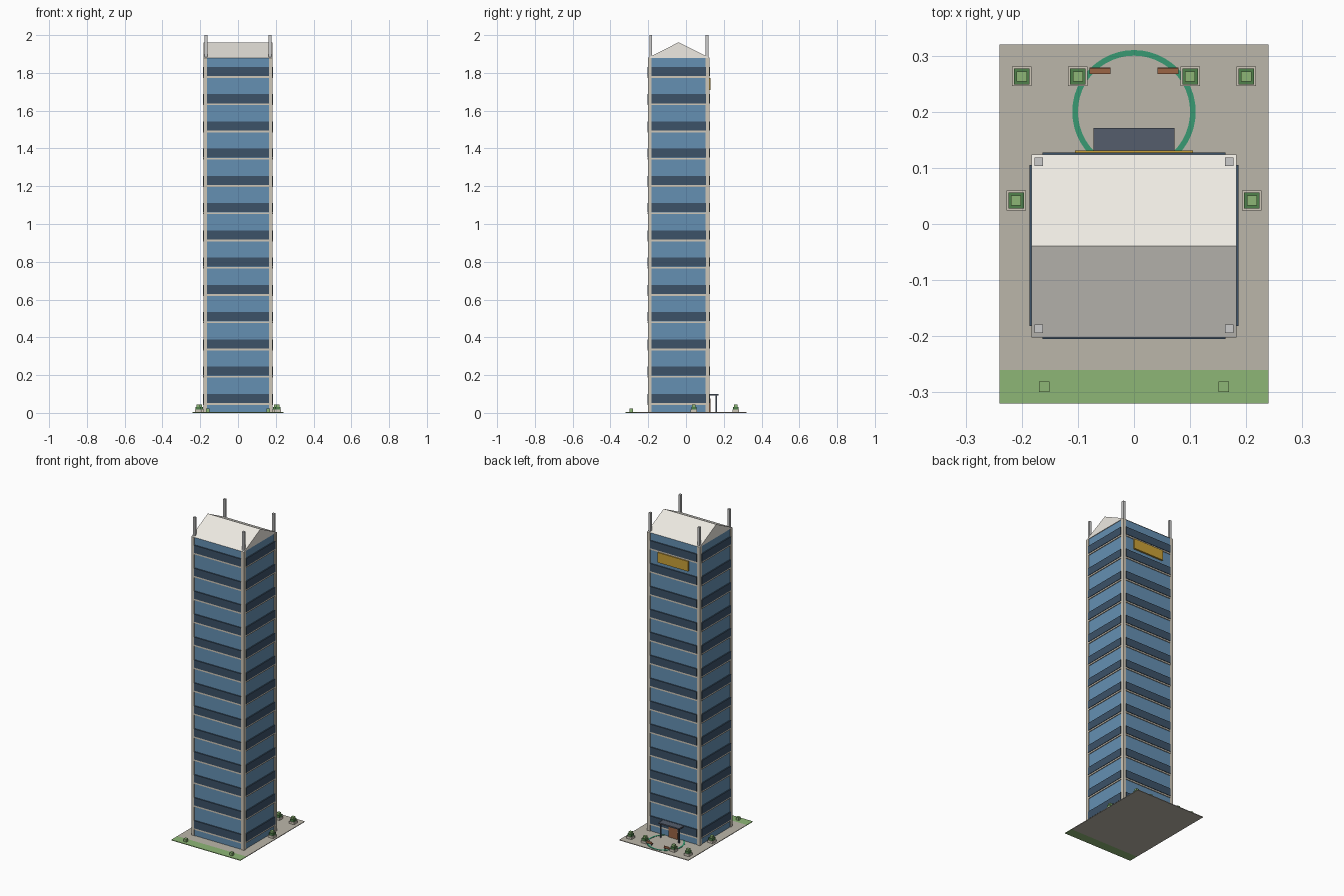
import bpy, bmesh, math

if "Cube" in bpy.data.objects:
    bpy.data.objects.remove(bpy.data.objects["Cube"])

def mat(name, r, g, b):
    m = bpy.data.materials.new(name)
    m.diffuse_color = (r, g, b, 1)
    m.use_nodes = True
    m.node_tree.nodes["Principled BSDF"].inputs["Base Color"].default_value = m.diffuse_color
    return m

GLASS = mat("blue_glass", 0.13, 0.28, 0.45)
DARK = mat("dark_band", 0.045, 0.085, 0.14)
STONE = mat("pale_stone", 0.62, 0.57, 0.48)
ROOF = mat("roof_cream", 0.85, 0.82, 0.76)
PAVE = mat("paving", 0.50, 0.47, 0.40)
GRASS = mat("grass", 0.27, 0.47, 0.18)
HEDGE = mat("hedge", 0.08, 0.22, 0.07)
GREEN = mat("ring_green", 0.04, 0.32, 0.17)
SLATE = mat("slate", 0.09, 0.11, 0.15)
WOOD = mat("wood", 0.33, 0.13, 0.06)
GOLD = mat("gold", 0.60, 0.36, 0.04)

def finish(name, bm, m):
    bmesh.ops.recalc_face_normals(bm, faces=bm.faces)
    me = bpy.data.meshes.new(name)
    bm.to_mesh(me)
    bm.free()
    ob = bpy.data.objects.new(name, me)
    bpy.context.collection.objects.link(ob)
    if m:
        me.materials.append(m)
    return ob

def box(name, x0, x1, y0, y1, z0, z1, m=None):
    bm = bmesh.new()
    bmesh.ops.create_cube(bm, size=1)
    for v in bm.verts:
        v.co = (x1 if v.co.x > 0 else x0, y1 if v.co.y > 0 else y0, z1 if v.co.z > 0 else z0)
    return finish(name, bm, m)

def block(name, x, y, w, z0, z1, m=None):
    return box(name, x - w / 2, x + w / 2, y - w / 2, y + w / 2, z0, z1, m)

X, Y0, Y1, TOP, G = 0.183, -0.202, 0.124, 1.88, 0.004   # tower outline, ground top

# Plot
box("paved_plot", -0.24, 0.24, -0.26, 0.32, 0, G, PAVE)
box("grass_strip", -0.24, 0.24, -0.32, -0.26, 0, G, GRASS)

# Tower core, corner columns and the masts above them
box("glass_core", -X + .004, X - .004, Y0 + .004, Y1 - .004, G, TOP, GLASS)
for s in (-1, 1):
    for y, my in ((Y0 + .01, -0.187), (Y1 - .01, 0.111)):
        block("corner_column", s * (X - .01), y, 0.02, G, TOP, STONE)
        block("corner_mast", s * 0.17, my, 0.015, TOP, 2.0)

# Storey bands: dark window strip over a thin stone ledge on all four sides
for i in range(13):
    z = 0.1442 * i
    for name, a, b, d, m in (("window_band", .053, .101, .003, DARK),
                             ("floor_ledge", .043, .052, .001, STONE)):
        box(name + "_front", -.163, .163, Y0 - d, Y0 + .006, z + a, z + b, m)
        box(name + "_back", -.163, .163, Y1 - .006, Y1 + d, z + a, z + b, m)
        for s in (-1, 1):
            xs = sorted((s * (X - .006), s * (X + d)))
            box(name + "_side", *xs, -.182, .105, z + a, z + b, m)

# Gable roof, ridge along x
bm = bmesh.new()
f = bm.faces.new([bm.verts.new((-X, y, z)) for y, z in ((Y0, TOP), (Y1, TOP), (-.039, 1.962))])
ext = bmesh.ops.extrude_face_region(bm, geom=[f])
bmesh.ops.translate(bm, vec=(2 * X, 0, 0),
                    verts=[v for v in ext["geom"] if isinstance(v, bmesh.types.BMVert)])
if len(bm.faces) < 5:
    bmesh.ops.holes_fill(bm, edges=bm.edges)
finish("gable_roof", bm, ROOF)

# Blank sign panel high on the back
box("sign_panel", -.105, .105, Y1 - .006, .131, 1.71, 1.773, GOLD)

# Entrance canopy and doors
box("entrance_canopy", -.072, .072, Y1 - .004, .171, .092, .1, SLATE)
for s in (-1, 1):
    block("canopy_post", s * .064, .16, .007, G, .092, SLATE)
    xs = sorted((s * .001, s * .03))
    box("entrance_door", *xs, Y1 - .006, .129, G, .075, WOOD)

# Flat ring in the paving
bm = bmesh.new()
n, rings = 48, []
for r, z in ((.1, G - .001), (.1, G + .002), (.11, G + .002), (.11, G - .001)):
    rings.append([bm.verts.new((r * math.cos(2 * math.pi * k / n),
                                .2 + r * math.sin(2 * math.pi * k / n), z)) for k in range(n)])
for j in range(4):
    a, b = rings[j], rings[(j + 1) % 4]
    for k in range(n):
        bm.faces.new((a[k], a[(k + 1) % n], b[(k + 1) % n], b[k]))
finish("plaza_ring", bm, GREEN)

for s in (-1, 1):
    # Planters with stepped shrubs
    for x, y in ((.2, .263), (.1, .263), (.21, .042)):
        block("planter", s * x, y, .035, G, .018, STONE)
        block("shrub_lower", s * x, y, .028, .018, .032, HEDGE)
        block("shrub_top", s * x, y, .018, .032, .045, GRASS)
    # Benches
    xs = sorted((s * .042, s * .079))
    box("bench_seat", *xs, .267, .279, .012, .016, WOOD)
    box("bench_back", *xs, .276, .279, .016, .026, WOOD)
    for x in (.047, .074):
        box("bench_leg", s * x - .002, s * x + .002, .269, .277, G, .012, SLATE)
    # Clipped bushes on the grass
    block("lawn_bush", s * .16, -.29, .019, G, .022, GRASS)
